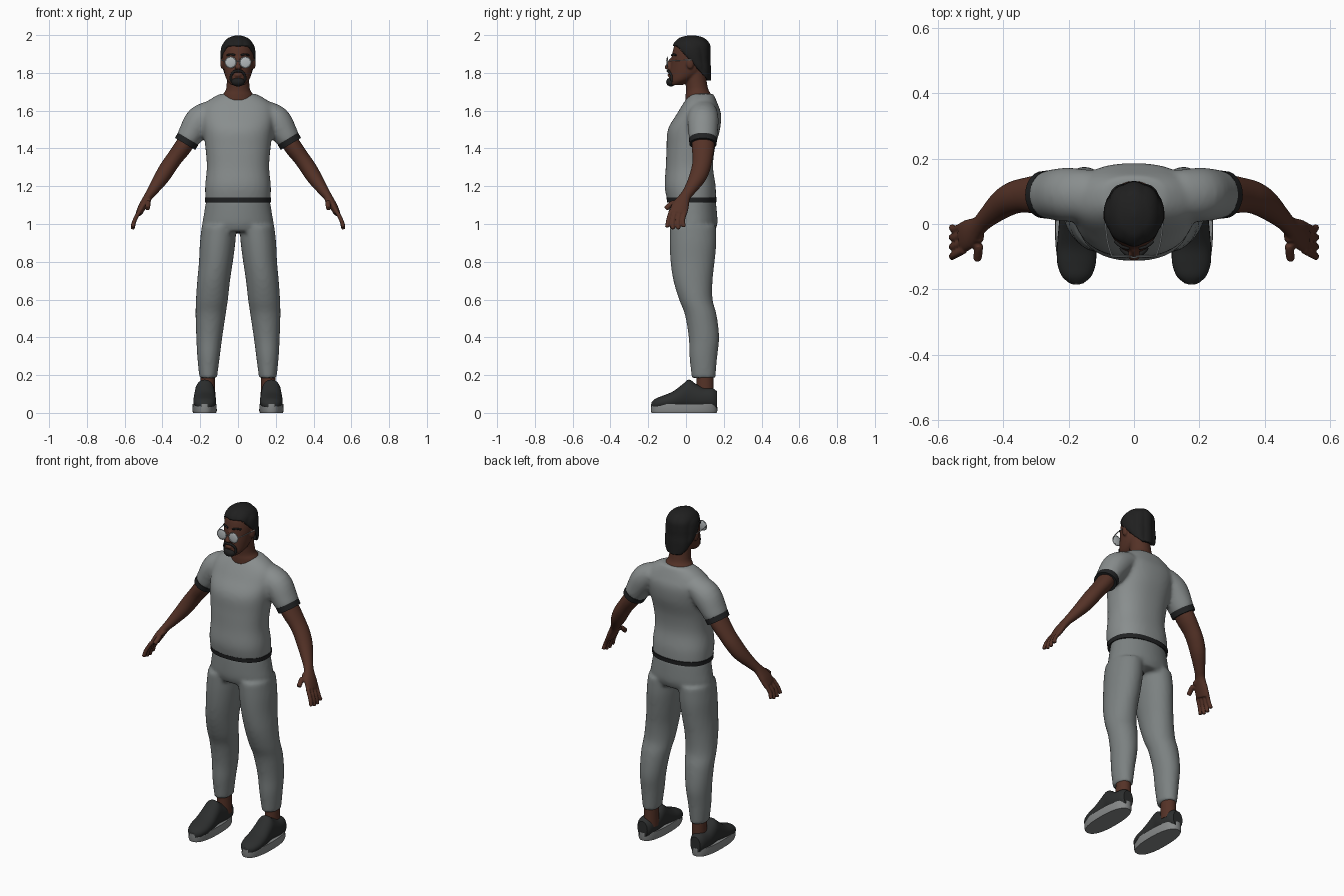
import bpy, bmesh, math
from mathutils import Vector, Matrix

cube = bpy.data.objects.get("Cube")
if cube:
    bpy.data.objects.remove(cube, do_unlink=True)


def material(name, *rgb):
    m = bpy.data.materials.new(name)
    m.use_nodes = True
    m.diffuse_color = (*rgb, 1)
    bsdf = m.node_tree.nodes["Principled BSDF"]
    bsdf.inputs["Base Color"].default_value = (*rgb, 1)
    bsdf.inputs["Roughness"].default_value = 0.8
    return m


SHIRT = material("shirt grey", 0.25, 0.27, 0.27)
PANTS = material("trouser grey", 0.2, 0.22, 0.22)
TRIM = material("trim black", 0.015, 0.016, 0.017)
SKIN = material("brown skin", 0.09, 0.032, 0.02)
HAIR = material("hair black", 0.014, 0.014, 0.014)
SHOE = material("shoe charcoal", 0.025, 0.027, 0.027)
SOLE = material("sole grey", 0.24, 0.25, 0.25)
LENS = material("lens silver", 0.45, 0.48, 0.49)

UP, BACK = Vector((0, 0, 1)), Vector((0, 1, 0))


def smooth_rings(rings, sub):
    """Catmull-Rom interpolation of (x, y, z, half width, half depth)."""
    r = [Vector(q) for q in rings]
    r = [r[0]] + r + [r[-1]]
    out = []
    for a, b, c, d in zip(r, r[1:], r[2:], r[3:]):
        for k in range(sub):
            t = k / sub
            out.append((b * 2 + (c - a) * t + (a * 2 - b * 5 + c * 4 - d) * t * t
                        + (b * 3 - a - c * 3 + d) * t ** 3) * 0.5)
    return out + [r[-1]]


def loft(bm, rings, axis=None, p=2.0, n=28, sub=4, side=1):
    """Skin elliptical rings; they face the path unless an axis is given."""
    path = smooth_rings(rings, sub)
    centres = [Vector((q[0] * side, q[1], q[2])) for q in path]
    loops = []
    for i, q in enumerate(path):
        t = axis or (centres[min(i + 1, len(path) - 1)] - centres[max(i - 1, 0)]).normalized()
        ref = UP if abs(t.y) > 0.9 else BACK
        u = (ref - t * ref.dot(t)).normalized()
        v = u.cross(t)
        loop = []
        for k in range(n):
            c, s = math.cos(math.tau * k / n), math.sin(math.tau * k / n)
            c = math.copysign(abs(c) ** (2 / p), c)
            s = math.copysign(abs(s) ** (2 / p), s)
            loop.append(bm.verts.new(centres[i] + v * c * max(q[3], 0.002) + u * s * max(q[4], 0.002)))
        loops.append(loop)
    for a, b in zip(loops, loops[1:]):
        for k in range(n):
            bm.faces.new((a[k], a[(k + 1) % n], b[(k + 1) % n], b[k]))
    bm.faces.new(loops[0])
    bm.faces.new(loops[-1])


def tube(bm, points, r, side=1, sub=4):
    loft(bm, [(*q, r, r) for q in points], n=10, sub=sub, side=side)


def blob(bm, centre, radii):
    bmesh.ops.create_uvsphere(bm, u_segments=20, v_segments=14, radius=1,
                              matrix=Matrix.Translation(centre) @ Matrix.Diagonal((*radii, 1)))


def finish(name, bm, mat, voxel=0, smooth=4):
    """Turn the mesh into an object; a voxel size fuses its pieces together."""
    bmesh.ops.recalc_face_normals(bm, faces=bm.faces)
    me = bpy.data.meshes.new(name)
    bm.to_mesh(me)
    bm.free()
    me.materials.append(mat)
    ob = bpy.data.objects.new(name, me)
    bpy.context.collection.objects.link(ob)
    bpy.ops.object.select_all(action='DESELECT')
    ob.select_set(True)
    bpy.context.view_layer.objects.active = ob
    bpy.ops.object.shade_smooth_by_angle(angle=math.radians(45))
    if voxel:
        mod = ob.modifiers.new("fuse", 'REMESH')
        mod.mode = 'VOXEL'
        mod.voxel_size = voxel
        mod.use_smooth_shade = True
        soft = ob.modifiers.new("soften", 'SMOOTH')
        soft.factor, soft.iterations = 0.5, smooth
    return ob


SIDES = (("left", 1), ("right", -1))

# Shirt: torso and sleeves fused
bm = bmesh.new()
loft(bm, [(0, .03, 1.12, .172, .128), (0, .022, 1.2, .174, .135), (0, .018, 1.3, .165, .125),
          (0, .025, 1.4, .172, .128), (0, .042, 1.5, .185, .138), (0, .068, 1.58, .195, .118),
          (0, .075, 1.63, .18, .095), (0, .08, 1.665, .14, .076), (0, .085, 1.69, .093, .06)],
     UP, p=2.3, n=48)
for _, s in SIDES:
    loft(bm, [(.13, .09, 1.6, .06, .075), (.2, .09, 1.55, .078, .083),
              (.25, .09, 1.475, .068, .077), (.272, .09, 1.437, .061, .07)], side=s)
finish("shirt", bm, SHIRT, 0.011, 6)

bm = bmesh.new()
loft(bm, [(0, .03, 1.115, .174, .13), (0, .03, 1.14, .176, .133)], UP, p=2.3, n=48, sub=1)
finish("shirt_hem", bm, TRIM)

# Trousers: pelvis and legs fused
bm = bmesh.new()
loft(bm, [(0, .035, 1.13, .168, .122), (0, .037, 1.05, .181, .128),
          (0, .038, 1.0, .188, .128), (0, .037, .96, .172, .115)], UP, n=40)
for _, s in SIDES:
    loft(bm, [(.1, .037, .99, .092, .122), (.108, .037, .9, .094, .124), (.117, .035, .8, .09, .117),
              (.129, .037, .7, .087, .104), (.138, .052, .6, .085, .089), (.145, .078, .52, .08, .084),
              (.152, .095, .4, .069, .081), (.156, .092, .3, .06, .074), (.158, .093, .185, .047, .063)],
         UP, side=s)
finish("trousers", bm, PANTS, 0.011, 5)

bm = bmesh.new()
blob(bm, (0, .03, .962), (.035, .06, .012))
finish("crotch_panel", bm, TRIM)

for label, s in SIDES:
    # Sleeve band
    bm = bmesh.new()
    loft(bm, [(.264, .09, 1.451, .063, .074), (.28, .09, 1.424, .062, .072)], sub=1, side=s)
    finish(label + "_sleeve_band", bm, TRIM)

    # Arm, palm, fingers and thumb
    bm = bmesh.new()
    loft(bm, [(.24, .09, 1.49, .045, .058), (.29, .09, 1.41, .047, .06), (.335, .088, 1.35, .043, .053),
              (.37, .08, 1.3, .043, .05), (.405, .06, 1.245, .04, .045), (.45, .02, 1.18, .029, .032),
              (.475, -.005, 1.145, .023, .03), (.505, -.03, 1.095, .021, .046),
              (.525, -.042, 1.055, .017, .047)], side=s)
    for k, drop in enumerate((.01, 0, 0, .012)):
        y = -.08 + k * .026
        tube(bm, [(.52, y, 1.07), (.547, y - .014, 1.02), (.558, y - .02 + k * .004, .972 + drop)], .0115, s)
    tube(bm, [(.472, -.01, 1.135), (.475, -.065, 1.115), (.48, -.108, 1.08)], .014, s)
    finish(label + "_arm", bm, SKIN, 0.005, 3)

    # Ankle
    bm = bmesh.new()
    loft(bm, [(.16, .1, .08, .04, .046), (.16, .1, .22, .038, .045)], UP, sub=1, side=s)
    finish(label + "_ankle", bm, SKIN)

    # Shoe upper, lofted from heel to toe: y, top height, half width
    bm = bmesh.new()
    shape = [(.163, .115, .032), (.14, .13, .046), (.09, .135, .054), (.05, .155, .055), (.015, .176, .053),
             (-.02, .15, .056), (-.07, .113, .06), (-.12, .092, .059), (-.16, .076, .045), (-.182, .058, .02)]
    loft(bm, [(.176, y, (top + .02) / 2, w, (top - .02) / 2) for y, top, w in shape], BACK, p=2.2, side=s)
    finish(label + "_shoe", bm, SHOE)

    # Shoe sole
    bm = bmesh.new()
    loft(bm, [(.177, -.01, 0, .061, .172), (.177, -.01, .012, .065, .176), (.177, -.01, .048, .063, .175)],
         UP, p=2.4, n=40, sub=1, side=s)
    finish(label + "_sole", bm, SOLE)

# Head with neck, nose, ears and lips
bm = bmesh.new()
loft(bm, [(0, -.055, 1.735, .034, .034), (0, -.03, 1.76, .058, .06), (0, 0, 1.8, .072, .088),
          (0, .01, 1.85, .079, .09), (0, .02, 1.9, .083, .093), (0, .025, 1.94, .077, .088),
          (0, .025, 1.97, .058, .066), (0, .025, 1.985, .03, .035)], UP, n=36)
loft(bm, [(0, .07, 1.65, .09, .074), (0, .066, 1.685, .08, .068),
          (0, .058, 1.72, .062, .058), (0, .045, 1.82, .058, .056)], UP)
loft(bm, [(0, -.074, 1.88, .009, .01), (0, -.088, 1.85, .011, .014),
          (0, -.096, 1.828, .019, .018), (0, -.085, 1.815, .012, .012)], UP)
blob(bm, (0, -.085, 1.788), (.02, .014, .01))
for _, s in SIDES:
    blob(bm, (s * .083, .022, 1.85), (.011, .02, .03))
finish("head", bm, SKIN, 0.005, 4)

# Braided hair: a ridged cap opened around the face
bm = bmesh.new()
loft(bm, [(0, .105, 1.76, .048, .025), (0, .086, 1.79, .07, .044), (0, .066, 1.83, .084, .064),
          (0, .042, 1.87, .09, .086), (0, .031, 1.91, .091, .098), (0, .03, 1.95, .083, .096),
          (0, .03, 1.98, .058, .072), (0, .03, 1.993, .032, .042), (0, .03, 1.999, .006, .008)],
     UP, n=96, sub=5)
for v in bm.verts:
    row = abs(math.cos(5 * math.asin(max(-1, min(1, v.co.x / .096)))))
    grow = 0.97 + 0.045 * row
    v.co.x *= grow
    v.co.y = .04 + (v.co.y - .04) * grow
face_opening = [f for f in bm.faces if f.calc_center_median().z < 1.94
                and f.calc_center_median().y < -.045 + (1.94 - f.calc_center_median().z) * .9]
bmesh.ops.delete(bm, geom=face_opening, context='FACES')
hair = finish("hair", bm, HAIR)
hair.modifiers.new("thickness", 'SOLIDIFY').thickness = 0.012

# Beard, moustache and eyebrows
bm = bmesh.new()
blob(bm, (0, -.079, 1.752), (.036, .026, .024))
tube(bm, [(-.036, -.074, 1.755), (-.036, -.077, 1.785), (-.022, -.09, 1.806), (0, -.096, 1.81),
          (.022, -.09, 1.806), (.036, -.077, 1.785), (.036, -.074, 1.755)], .007)
finish("goatee", bm, HAIR)
bm = bmesh.new()
for _, s in SIDES:
    tube(bm, [(.016, -.075, 1.893), (.038, -.069, 1.899), (.058, -.053, 1.893)], .005, s)
finish("eyebrows", bm, HAIR)

# Round glasses
bm = bmesh.new()
for _, s in SIDES:
    blob(bm, (s * .039, -.099, 1.856), (.029, .005, .029))
finish("lenses", bm, LENS)
bm = bmesh.new()
for _, s in SIDES:
    ring = [(.039 + .029 * math.cos(a * math.tau / 24), -.099, 1.856 + .029 * math.sin(a * math.tau / 24))
            for a in range(25)]
    tube(bm, ring, .0025, s, sub=1)
    tube(bm, [(.068, -.099, 1.862), (.082, -.05, 1.866), (.09, .03, 1.868)], .0025, s)
tube(bm, [(-.011, -.1, 1.86), (0, -.103, 1.864), (.011, -.1, 1.86)], .0025)
finish("glasses_frame", bm, LENS)
